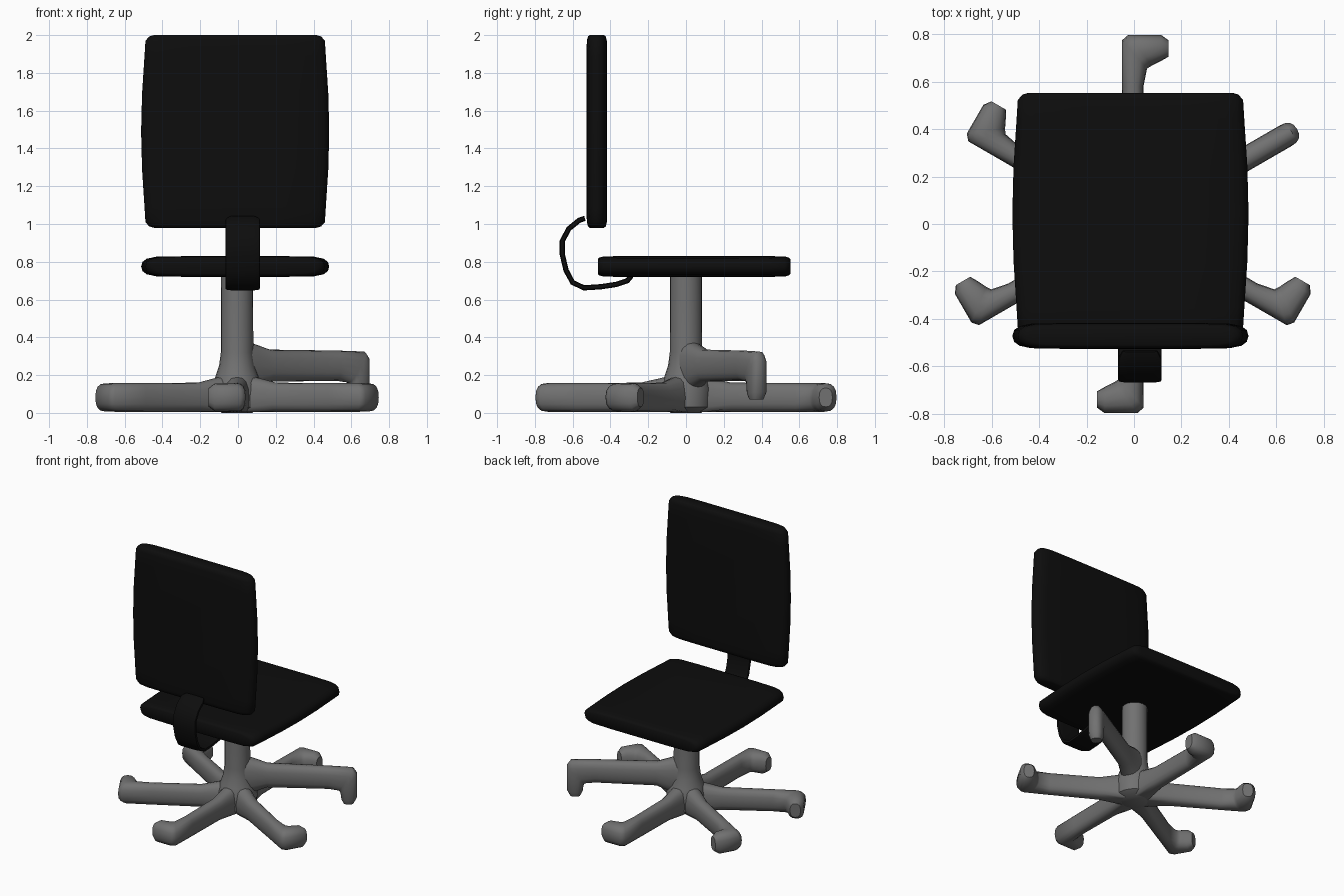
import bpy, bmesh, math
from mathutils import Vector

if "Cube" in bpy.data.objects:
    bpy.data.objects.remove(bpy.data.objects["Cube"])

CX = -0.005


def material(name, v):
    m = bpy.data.materials.new(name)
    m.diffuse_color = (v, v, v, 1)
    m.use_nodes = True
    m.node_tree.nodes["Principled BSDF"].inputs["Base Color"].default_value = m.diffuse_color
    return m


BLACK = material("black fabric", 0.004)
GREY = material("grey metal", 0.165)


def loft(name, rings, mat, angle=50):
    """Join closed rings of points into a capped, smooth shaded tube."""
    bm = bmesh.new()
    vs = [[bm.verts.new(p) for p in r] for r in rings]
    n = len(vs[0])
    for a, b in zip(vs, vs[1:]):
        for i in range(n):
            j = (i + 1) % n
            bm.faces.new((a[i], a[j], b[j], b[i]))
    bm.faces.new(vs[0])
    bm.faces.new(vs[-1])
    bmesh.ops.recalc_face_normals(bm, faces=bm.faces)
    me = bpy.data.meshes.new(name)
    bm.to_mesh(me)
    bm.free()
    me.materials.append(mat)
    ob = bpy.data.objects.new(name, me)
    bpy.context.collection.objects.link(ob)
    bpy.ops.object.select_all(action='DESELECT')
    ob.select_set(True)
    bpy.context.view_layer.objects.active = ob
    bpy.ops.object.shade_smooth_by_angle(angle=math.radians(angle))
    return ob


def oval(power, n=16):
    """Unit superellipse points."""
    pts = []
    for i in range(n):
        a = 2 * math.pi * i / n
        c, s = math.cos(a), math.sin(a)
        pts.append((math.copysign(abs(c) ** power, c), math.copysign(abs(s) ** power, s)))
    return pts


# hooked legs: each section is (inner r, inner side, outer r, outer side, half depth)
FLAT = [(0, .075, 0, -.075, .13), (.10, .065, .10, -.065, .11), (.24, .05, .24, -.05, .078),
        (.58, .045, .58, -.045, .076), (.655, .06, .775, -.045, .076),
        (.668, .08, .797, -.02, .076), (.685, .115, .797, .12, .074), (.705, .15, .775, .15, .05)]
DOWN = [(0, .16, 0, -.14, .08), (.09, .13, .09, -.12, .07), (.20, .085, .20, -.085, .05),
        (.61, .08, .61, -.08, .05), (.68, .09, .775, -.075, .05),
        (.69, .11, .80, -.04, .05), (.695, .15, .80, .14, .048), (.71, .18, .78, .18, .035)]


def leg(name, degrees, hook):
    a = math.radians(degrees)
    out = Vector((math.cos(a), math.sin(a), 0))
    left = Vector((-out.y, out.x, 0))
    up = Vector((0, 0, 1))
    if hook == 0:
        secs, side, depth, z = DOWN, -up, left, 0.25
    else:
        secs, side, depth, z = FLAT, left * hook, up, 0.082
    rings = []
    for r0, s0, r1, s1, d in secs:
        p, q = out * r0 + side * s0, out * r1 + side * s1
        mid, half = (p + q) / 2, (p - q) / 2
        ring = []
        for u, v in oval(0.8):
            w = mid + half * u + depth * (d * v) + Vector((CX, 0, z))
            w.z = max(w.z, 0.004)
            ring.append(w)
        rings.append(ring)
    loft(name, rings, GREY)


for nm, deg, hook in [("back_leg", 90, -1), ("back_left_leg", 150, -1),
                      ("front_left_leg", 210, -1), ("front_leg", 270, -1),
                      ("front_right_leg", 330, 1), ("raised_right_leg", 30, 0)]:
    leg(nm, deg, hook)

# central column with flared foot
loft("column", [[(CX + r * x, r * y, z) for x, y in oval(1, 20)]
                for r, z in [(.08, 0), (.13, .03), (.135, .13), (.115, .19),
                             (.095, .25), (.086, .32), (.085, .75)]], GREY)

# cushions: lens-like cross-section swept along their length
HALF = [(1, 0), (.985, .45), (.94, .75), (.84, .94), (.5, 1)]
SECTION = (HALF + [(0, 1)] + [(-x, t) for x, t in HALF[::-1]]
           + [(-x, -t) for x, t in HALF[1:]] + [(0, -1)]
           + [(x, -t) for x, t in HALF[:0:-1]])
ENDS = [(.51, .43, .038), (.503, .455, .047), (.48, .475, .053), (.4, .48, .055), (.2, .493, .055)]
SWEEP = [(-v, w, t) for v, w, t in ENDS] + [(0, .498, .055)] + ENDS[::-1]


def cushion(name, place):
    loft(name, [[place(w * x, v, t * h) for x, h in SECTION] for v, w, t in SWEEP], BLACK, 60)


cushion("seat", lambda x, v, t: (x - .015, .043 + v, .775 + t))
cushion("backrest", lambda x, v, t: (x - .015, -.472 + t, 1.49 + v))

# curved strap joining seat and backrest
PATH = [(-.535, 1.03), (-.565, 1.02), (-.62, .975), (-.655, .91), (-.655, .84), (-.635, .755),
        (-.60, .69), (-.54, .662), (-.45, .668), (-.37, .68), (-.31, .70), (-.29, .725)]
rings = []
for i, (y, z) in enumerate(PATH):
    a, b = PATH[max(i - 1, 0)], PATH[min(i + 1, len(PATH) - 1)]
    d = Vector((b[0] - a[0], b[1] - a[1])).normalized()
    w = .075 if i in (0, len(PATH) - 1) else .092
    rings.append([(.025 + w * u, y - d.y * .014 * v, z + d.x * .014 * v) for u, v in oval(.5)])
loft("back_strap", rings, BLACK)
